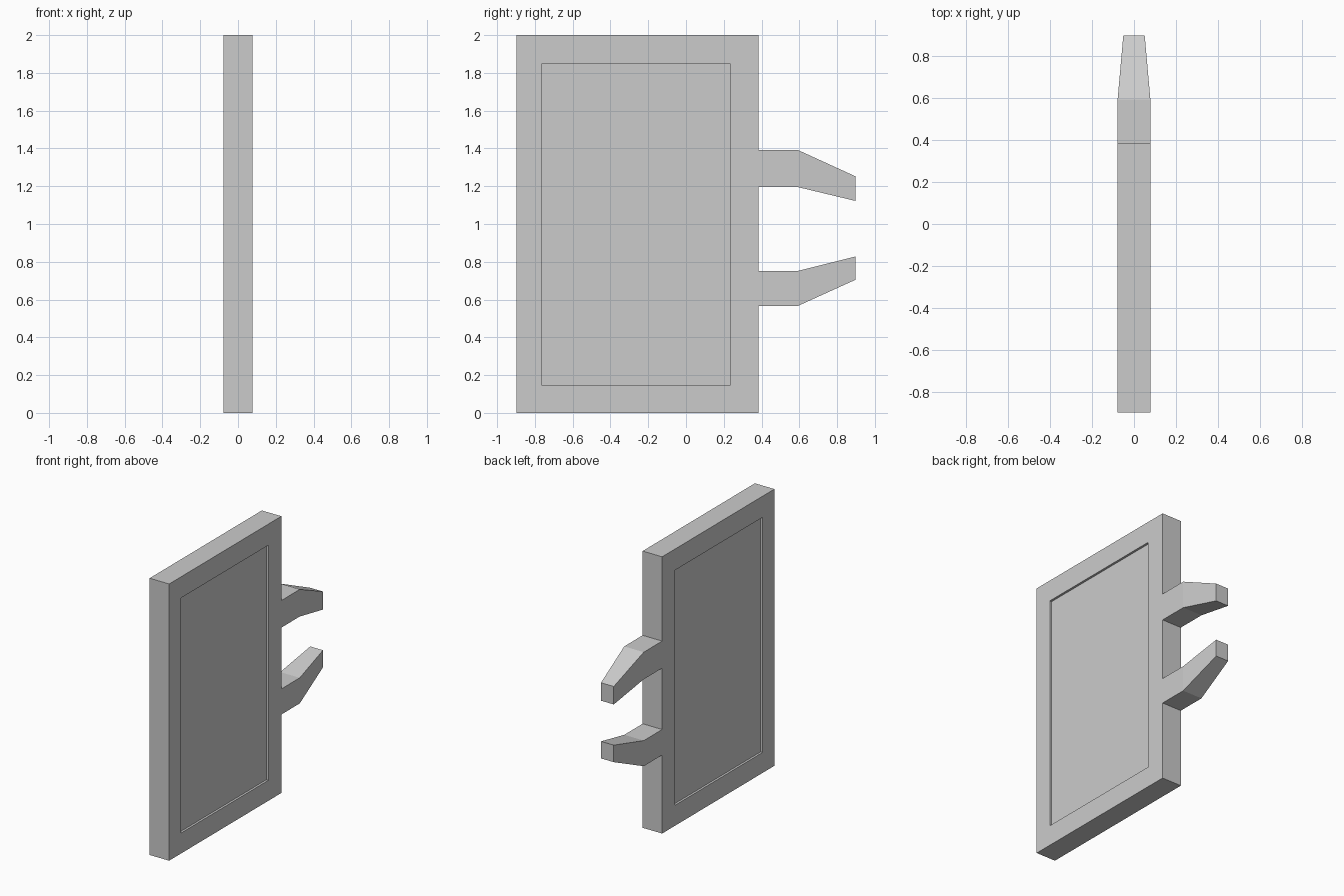
import bpy, bmesh

if "Cube" in bpy.data.objects:
    bpy.data.objects.remove(bpy.data.objects["Cube"])

HALF = 0.078          # half thickness of the panel
Y0, Y1 = -0.898, 0.384
RECESS = 0.016


def finish(name, bm):
    bmesh.ops.recalc_face_normals(bm, faces=bm.faces)
    mesh = bpy.data.meshes.new(name)
    bm.to_mesh(mesh)
    bm.free()
    obj = bpy.data.objects.new(name, mesh)
    bpy.context.collection.objects.link(obj)
    return obj


# Panel with a recessed rectangle on both broad sides
bm = bmesh.new()
bmesh.ops.create_cube(bm, size=1)
for v in bm.verts:
    v.co = (v.co.x * 2 * HALF, Y1 if v.co.y > 0 else Y0, 2 if v.co.z > 0 else 0)
bm.normal_update()
for face in [f for f in bm.faces if abs(f.normal.x) > 0.9]:
    side = 1 if face.normal.x > 0 else -1
    bmesh.ops.inset_individual(bm, faces=[face], thickness=0.14)
    for v in face.verts:
        v.co.y = 0.235 if v.co.y > 0 else -0.765
        v.co.z = 1.847 if v.co.z > 1 else 0.148
    floor = bmesh.ops.extrude_discrete_faces(bm, faces=[face])["faces"][0]
    for v in floor.verts:
        v.co.x -= side * RECESS
finish("panel", bm)


# Tapered prongs lofted through rectangular sections (y, half width, z low, z high)
def prong(name, sections):
    bm = bmesh.new()
    rings = [[bm.verts.new((sx * w, y, z)) for sx, z in
              ((-1, lo), (1, lo), (1, hi), (-1, hi))] for y, w, lo, hi in sections]
    for a, b in zip(rings, rings[1:]):
        for i in range(4):
            j = (i + 1) % 4
            bm.faces.new((a[i], a[j], b[j], b[i]))
    bm.faces.new(rings[0])
    bm.faces.new(rings[-1])
    return finish(name, bm)


prong("upper_prong", [(Y1, HALF, 1.195, 1.391), (0.594, HALF, 1.195, 1.391),
                      (0.898, 0.051, 1.122, 1.252)])
prong("lower_prong", [(Y1, HALF, 0.567, 0.752), (0.594, HALF, 0.567, 0.752),
                      (0.898, 0.051, 0.705, 0.828)])
